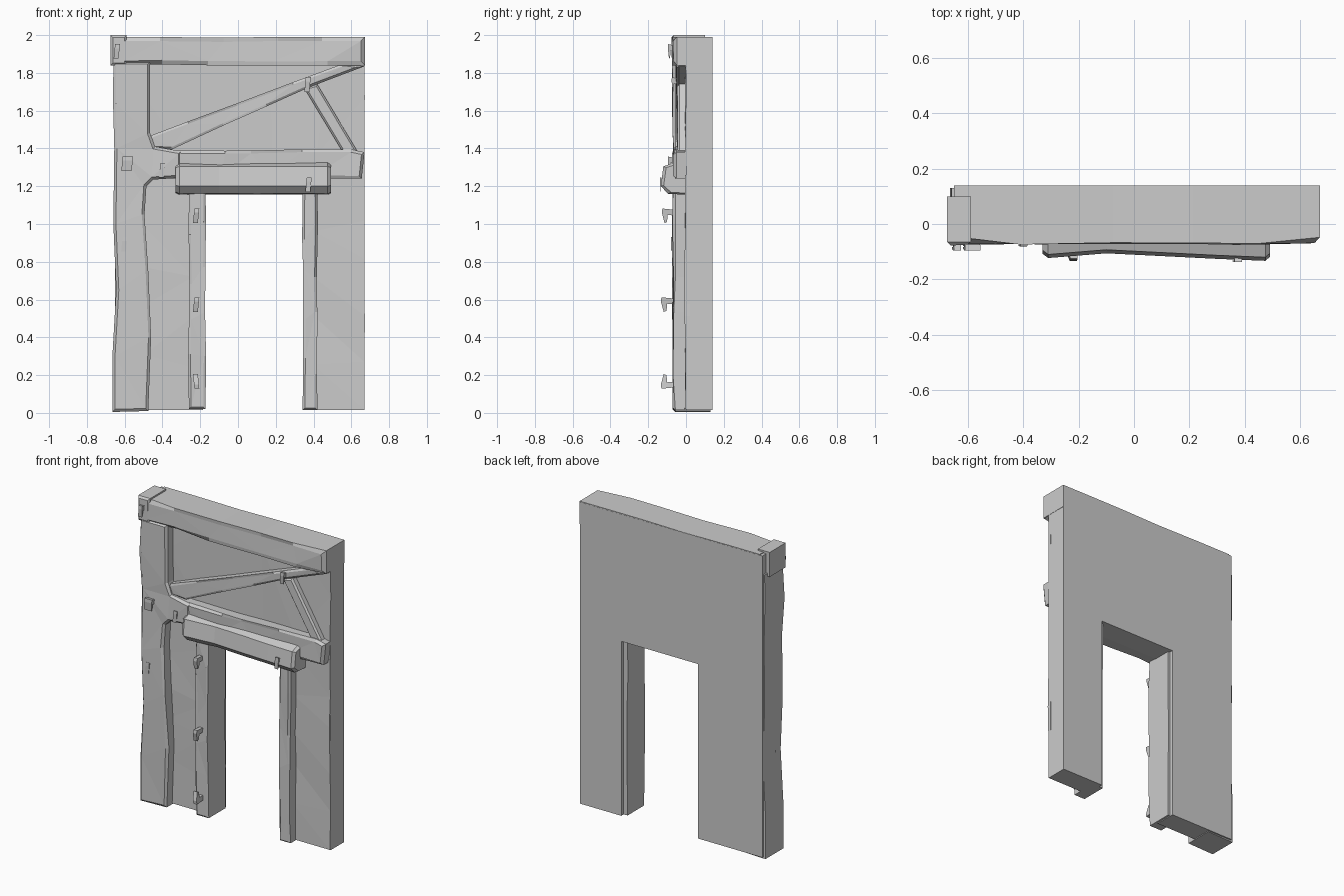
import bpy, bmesh, math, random
from mathutils import Vector

random.seed(4)
if "Cube" in bpy.data.objects:
    bpy.data.objects.remove(bpy.data.objects["Cube"], do_unlink=True)

grey = bpy.data.materials.new("plain_grey")
grey.use_nodes = True
GREY = (0.6, 0.6, 0.6, 1)
grey.diffuse_color = GREY
grey.node_tree.nodes["Principled BSDF"].inputs["Base Color"].default_value = GREY


def finish(name, bm):
    bmesh.ops.recalc_face_normals(bm, faces=bm.faces)
    mesh = bpy.data.meshes.new(name)
    bm.to_mesh(mesh)
    bm.free()
    mesh.materials.append(grey)
    obj = bpy.data.objects.new(name, mesh)
    bpy.context.collection.objects.link(obj)
    return obj


def hewn(points, step, rough):
    """Split long outline edges and nudge the new points, like axe-cut timber."""
    out = []
    for a, b in zip(points, points[1:] + points[:1]):
        a, b = Vector(a), Vector(b)
        out.append(a)
        n = int((b - a).length / step)
        side = Vector((-(b - a).y, (b - a).x)).normalized()
        for i in range(1, n):
            t = (i + random.uniform(-0.25, 0.25)) / n
            out.append(a.lerp(b, t) + side * random.uniform(-rough, rough))
    return out


def slab(name, outline, front, back, bevel=0.0, rough=0.0, step=0.22):
    """Extrude a front-view outline (x, z) from y=front to y=back."""
    pts = hewn(outline, step, rough) if rough else outline
    bm = bmesh.new()
    face = bm.faces.new([bm.verts.new((p[0], front, p[1])) for p in pts])
    ext = bmesh.ops.extrude_face_region(bm, geom=[face], use_keep_orig=True)
    for v in [g for g in ext["geom"] if isinstance(g, bmesh.types.BMVert)]:
        v.co.y = back
    if bevel:
        rim = [e for e in bm.edges if all(abs(v.co.y - front) < 1e-5 for v in e.verts)]
        bmesh.ops.bevel(bm, geom=rim, offset=bevel, segments=1, affect='EDGES')
    if rough:
        for v in bm.verts:
            if v.co.y < front + 1e-4:
                v.co.y += random.uniform(-rough, rough)
    bmesh.ops.triangulate(bm, faces=[f for f in bm.faces if len(f.verts) > 4])
    return finish(name, bm)


def box(x0, x1, z0, z1):
    return [(x0, z0), (x1, z0), (x1, z1), (x0, z1)]


# Wall with the doorway cut out of its outline
slab("wall", [(-0.65, 0.015), (-0.185, 0.015), (-0.185, 1.155), (0.37, 1.155),
              (0.37, 0.015), (0.67, 0.015), (0.67, 1.985), (-0.65, 1.985)], 0.0, 0.14)

# Uneven plaster fields between the timbers
for name, field in (("left_plaster", box(-0.5, -0.24, 0.02, 1.28)),
                    ("right_plaster", box(0.4, 0.668, 0.02, 1.26)),
                    ("upper_plaster", box(-0.5, 0.668, 1.36, 1.88))):
    slab(name, field, -0.004, 0.02, rough=0.004)

# Crooked corner post, flaring into the middle rail
slab("corner_post", [(-0.665, 0.005), (-0.475, 0.01), (-0.46, 0.4), (-0.475, 0.75),
                     (-0.495, 1.05), (-0.485, 1.2), (-0.45, 1.235), (-0.3, 1.245),
                     (-0.3, 1.385), (-0.44, 1.41), (-0.465, 1.48), (-0.465, 1.86),
                     (-0.66, 1.86), (-0.655, 1.4), (-0.66, 1.0), (-0.645, 0.65),
                     (-0.665, 0.3)], -0.07, 0.13, 0.014, 0.005)

# Horizontal timbers
slab("top_beam", box(-0.63, 0.672, 1.84, 1.99), -0.07, 0.139, 0.022, 0.005)
slab("top_beam_end", box(-0.675, -0.59, 1.84, 2.0), -0.077, 0.1, 0.012, 0.003)
slab("middle_rail", [(-0.36, 1.24), (0.655, 1.24), (0.67, 1.38), (0.6, 1.395),
                     (-0.36, 1.39)], -0.065, 0.02, 0.015, 0.004)

# Door jambs
slab("left_jamb", box(-0.26, -0.172, 0.02, 1.2), -0.068, 0.115, 0.012, 0.004)
slab("right_jamb", box(0.342, 0.42, 0.015, 1.2), -0.068, 0.115, 0.012, 0.004)

# Diagonal braces
slab("long_brace", [(-0.47, 1.4), (-0.35, 1.395), (0.38, 1.725), (0.67, 1.835),
                    (0.56, 1.85), (-0.47, 1.465)], -0.05, 0.01, 0.012, 0.003)
slab("short_brace", [(0.555, 1.38), (0.635, 1.38), (0.42, 1.74), (0.35, 1.72)],
     -0.045, 0.01, 0.01, 0.002)

# Tilted lintel, lofted through cross-sections along x
SECTION = [(-0.115, 1.305), (-0.06, 1.325), (0.0, 1.29), (0.0, 1.155),
           (-0.09, 1.16), (-0.128, 1.2)]
bm = bmesh.new()
rings = []
for x, shift, size in ((-0.33, 0.02, 0.88), (-0.31, 0.005, 1), (-0.1, 0.022, 0.98),
                       (0.1, 0.012, 1), (0.3, 0.002, 0.98), (0.475, -0.005, 1),
                       (0.492, 0.01, 0.9)):
    rings.append([bm.verts.new((x, y + (shift if y < 0 else 0), 1.24 + (z - 1.24) * size))
                  for y, z in SECTION])
for a, b in zip(rings, rings[1:]):
    for i in range(len(a)):
        j = (i + 1) % len(a)
        bm.faces.new((a[i], a[j], b[j], b[i]))
bm.faces.new(rings[0])
bm.faces.new(rings[-1])
finish("lintel", bm)


# Bent nails: a shank out of the timber with a turned-over tip
def nail(name, x, z, surface, reach, turn, width=0.026):
    profile = [(0.01, -0.015), (0.01, 0.015), (-reach, 0.022), (-reach * 1.05, 0.0),
               (-reach * 0.8, -0.055), (-reach * 0.55, -0.05), (-reach * 0.5, -0.012)]
    bm = bmesh.new()
    sides = [[bm.verts.new((x + s * width / 2 + 0.1 * dz, surface + dy, z + turn * dz))
              for dy, dz in profile] for s in (-1, 1)]
    for side in sides:
        bm.faces.new(side)
    for i in range(len(profile)):
        j = (i + 1) % len(profile)
        bm.faces.new((sides[0][i], sides[0][j], sides[1][j], sides[1][i]))
    finish(name, bm)


for i, (x, z, surface, reach, turn) in enumerate((
        (-0.22, 1.06, -0.07, 0.055, 1), (-0.22, 0.59, -0.07, 0.06, 1),
        (-0.22, 0.15, -0.07, 0.06, -1), (0.37, 1.755, -0.05, 0.025, 1),
        (0.375, 1.225, -0.125, 0.012, 1), (-0.64, 1.93, -0.07, 0.025, 1),
        (-0.6, 0.91, -0.07, 0.01, 1), (-0.4, 1.3, -0.07, 0.01, 1))):
    nail(f"nail_{i + 1}", x, z, surface, reach, turn)
nail("post_peg", -0.585, 1.335, -0.07, 0.025, 1, 0.055)
